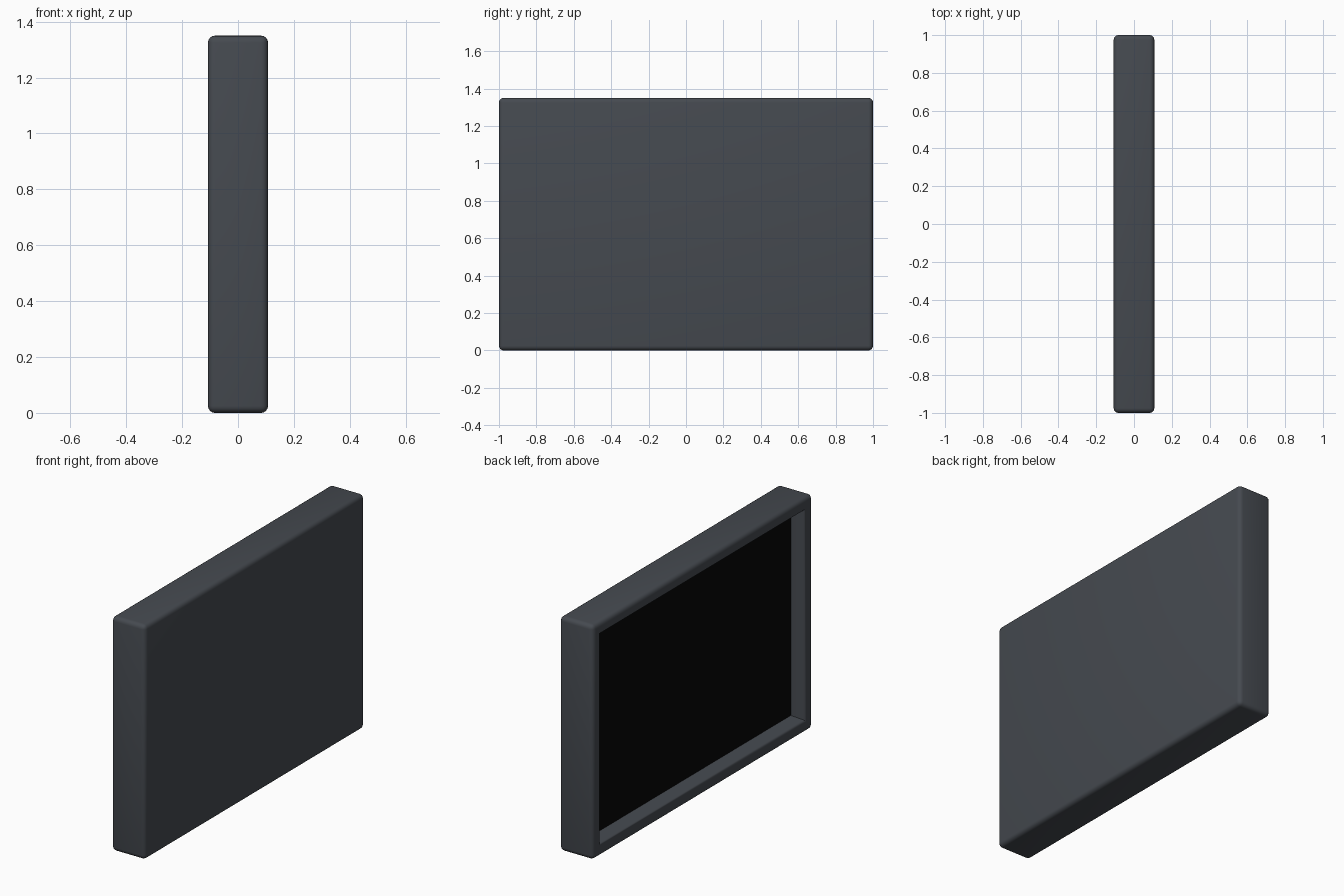
import bpy, bmesh
from mathutils import Matrix

if "Cube" in bpy.data.objects:
    bpy.data.objects.remove(bpy.data.objects["Cube"])

W, L, H = 0.215, 2.0, 1.35      # thickness (x), length (y), height (z)
BEZEL, SLOPE, DEPTH = 0.07, 0.012, 0.085


def material(name, rgb):
    m = bpy.data.materials.new(name)
    m.diffuse_color = (*rgb, 1)
    m.use_nodes = True
    m.node_tree.nodes["Principled BSDF"].inputs["Base Color"].default_value = m.diffuse_color
    return m


def box(bm, size, centre):
    bmesh.ops.create_cube(bm, size=1, matrix=Matrix.Translation(centre) @ Matrix.Diagonal((*size, 1)))


def finish(bm, name, mat):
    me = bpy.data.meshes.new(name)
    bmesh.ops.recalc_face_normals(bm, faces=bm.faces)
    bm.to_mesh(me)
    bm.free()
    ob = bpy.data.objects.new(name, me)
    bpy.context.collection.objects.link(ob)
    me.materials.append(mat)
    bpy.ops.object.select_all(action='DESELECT')
    ob.select_set(True)
    bpy.context.view_layer.objects.active = ob
    bpy.ops.object.shade_smooth_by_angle(angle=0.7)
    return ob


# Casing: rounded slab with a recessed opening on the -x side
bm = bmesh.new()
box(bm, (W, L, H), (0, 0, H / 2))
outer = list(bm.edges)
bm.normal_update()
face = min(bm.faces, key=lambda f: f.calc_center_median().x)
bmesh.ops.inset_region(bm, faces=[face], thickness=BEZEL, use_even_offset=True)
opening = list(face.edges)
bmesh.ops.inset_region(bm, faces=[face], thickness=SLOPE, depth=-DEPTH, use_even_offset=True)
bmesh.ops.bevel(bm, geom=opening, offset=0.012, segments=3, profile=0.5, affect='EDGES')
outer = [e for e in bm.edges if e.is_valid and e in set(outer)]
bmesh.ops.bevel(bm, geom=outer, offset=0.025, segments=4, profile=0.5, affect='EDGES')
finish(bm, "casing", material("dark_casing", (0.06, 0.068, 0.08)))

# Screen: thin black panel on the floor of the recess
bm = bmesh.new()
inset = 2 * (BEZEL + SLOPE)
box(bm, (0.01, L - inset, H - inset), (-W / 2 + DEPTH + 0.003, 0, H / 2))
finish(bm, "screen", material("black_glass", (0.002, 0.002, 0.002)))
